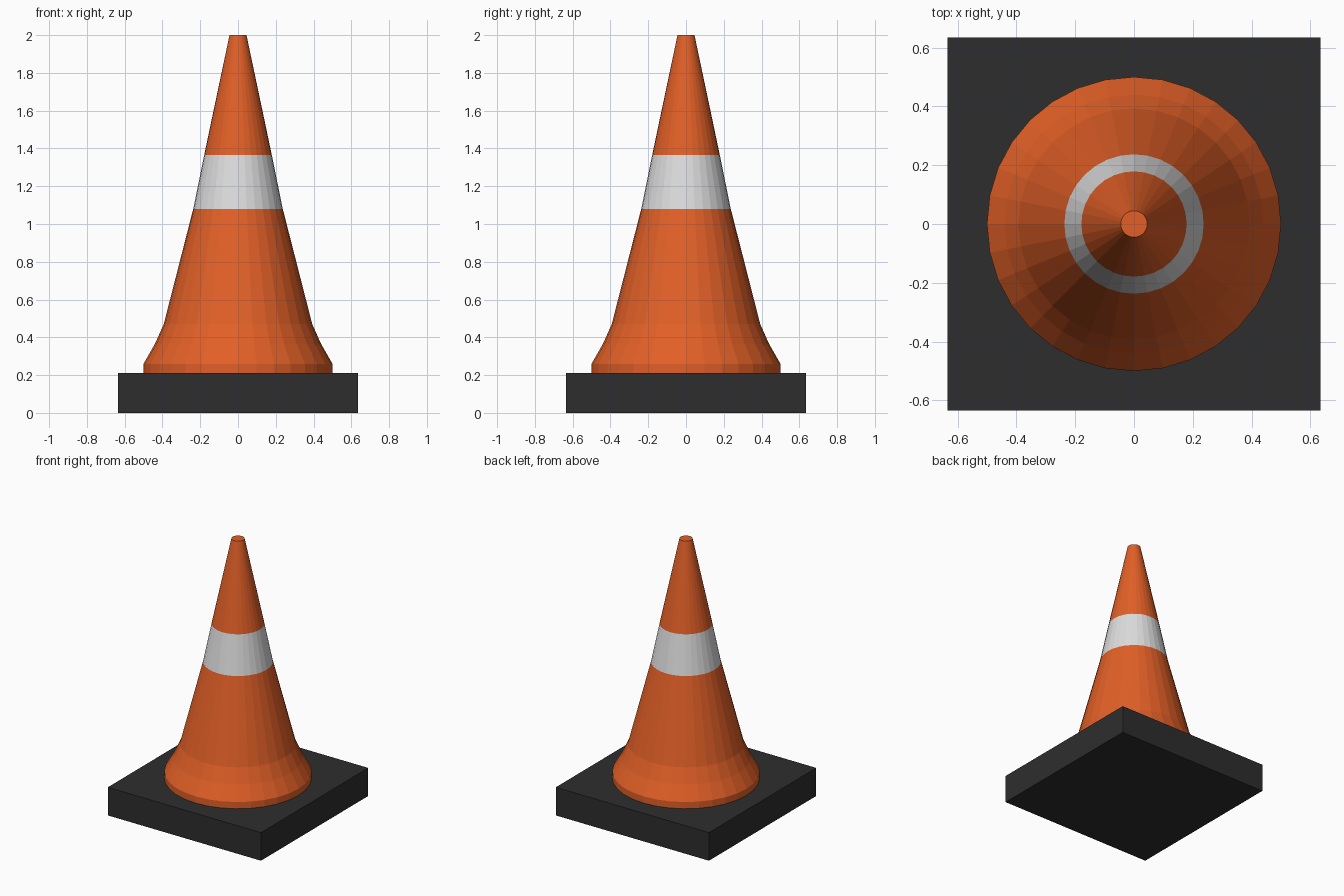
import bpy
import bmesh
from math import cos, sin, tau

SIDES = 32

if "Cube" in bpy.data.objects:
    bpy.data.objects.remove(bpy.data.objects["Cube"], do_unlink=True)


def material(name, color):
    mat = bpy.data.materials.new(name)
    mat.use_nodes = True
    mat.diffuse_color = (*color, 1)
    mat.node_tree.nodes["Principled BSDF"].inputs["Base Color"].default_value = (*color, 1)
    return mat


def finish(name, bm, mat):
    bmesh.ops.recalc_face_normals(bm, faces=bm.faces)
    mesh = bpy.data.meshes.new(name)
    bm.to_mesh(mesh)
    bm.free()
    mesh.materials.append(mat)
    obj = bpy.data.objects.new(name, mesh)
    bpy.context.collection.objects.link(obj)
    return obj


orange = material("orange plastic", (0.76, 0.116, 0.02))
white = material("white band", (0.72, 0.72, 0.72))
black = material("black rubber", (0.027, 0.027, 0.027))

# Square base slab
bm = bmesh.new()
bmesh.ops.create_cube(bm, size=1)
bmesh.ops.scale(bm, vec=(1.268, 1.268, 0.21), verts=bm.verts)
bmesh.ops.translate(bm, vec=(0, 0, 0.105), verts=bm.verts)
finish("base", bm, black)

# Flared cone turned from a radius/height profile, closed at both ends
profile = [(0.5, 0.21), (0.5, 0.26), (0.44, 0.365), (0.393, 0.47),
           (0.237, 1.08), (0.179, 1.365), (0.045, 2.0)]
bm = bmesh.new()
rings = [[bm.verts.new((r * cos(tau * i / SIDES), r * sin(tau * i / SIDES), z))
          for i in range(SIDES)] for r, z in profile]
for low, high in zip(rings, rings[1:]):
    for i in range(SIDES):
        j = (i + 1) % SIDES
        bm.faces.new((low[i], low[j], high[j], high[i]))
bm.faces.new(rings[0])
bm.faces.new(rings[-1])
cone = finish("cone", bm, orange)

# Reflective band painted on the faces at its height
cone.data.materials.append(white)
for face in cone.data.polygons:
    if 1.08 < face.center.z < 1.365:
        face.material_index = 1
